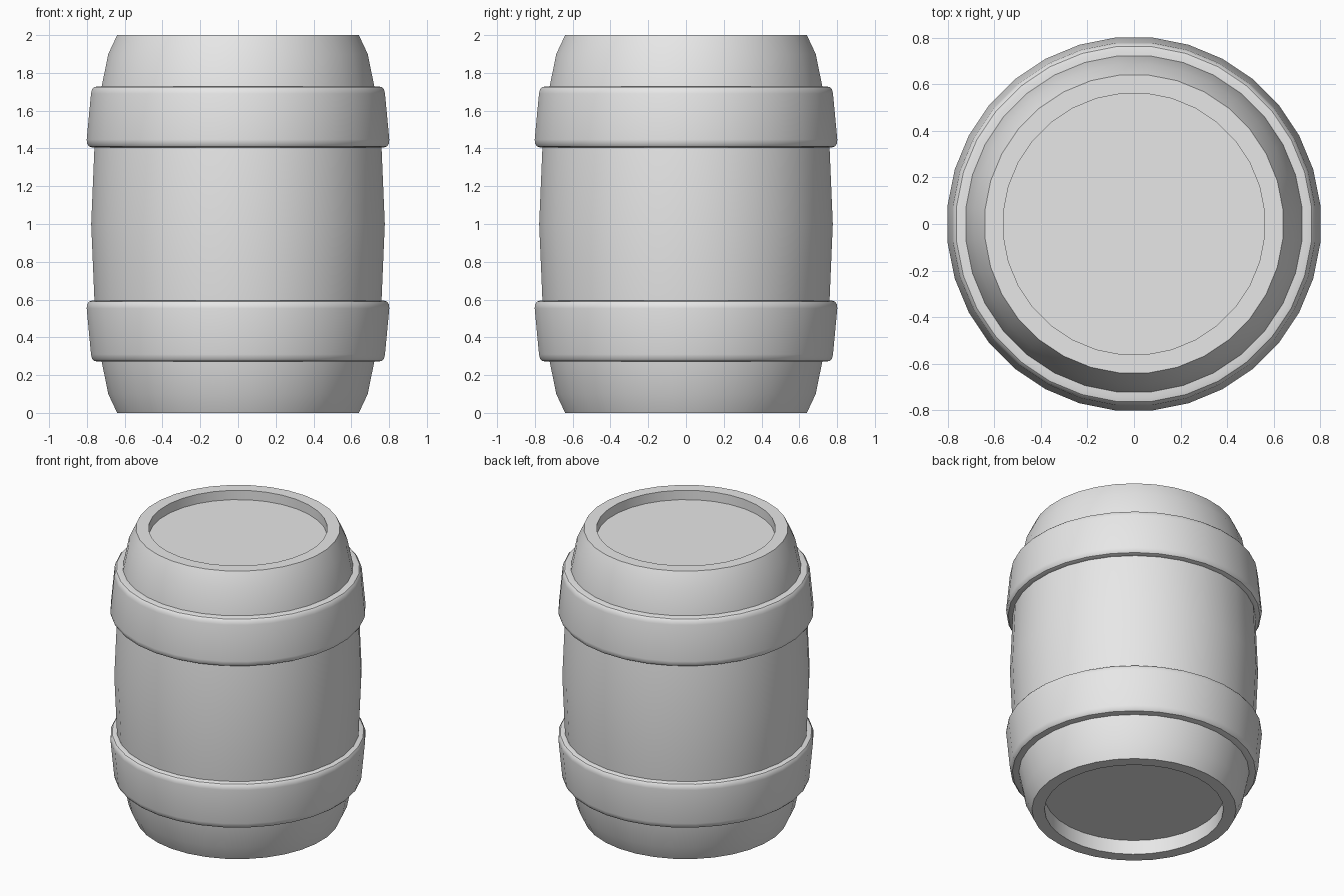
import bpy
import math

SIDES = 32

cube = bpy.data.objects.get("Cube")
if cube:
    bpy.data.objects.remove(cube, do_unlink=True)

grey = bpy.data.materials.new("plain grey")
grey.use_nodes = True
colour = (0.8, 0.8, 0.8, 1)
grey.diffuse_color = colour
grey.node_tree.nodes["Principled BSDF"].inputs["Base Color"].default_value = colour


def lathe(name, profile, closed):
    """Spin (radius, height) points around z; open profiles get end caps."""
    verts, faces = [], []
    for r, z in profile:
        for i in range(SIDES):
            a = math.tau * (i + 0.5) / SIDES
            verts.append((r * math.cos(a), r * math.sin(a), z))
    rings = len(profile)
    for k in range(rings if closed else rings - 1):
        low, high = k * SIDES, (k + 1) % rings * SIDES
        for i in range(SIDES):
            j = (i + 1) % SIDES
            faces.append((low + i, low + j, high + j, high + i))
    if not closed:
        faces.append(tuple(reversed(range(SIDES))))
        faces.append(tuple(range((rings - 1) * SIDES, rings * SIDES)))
    mesh = bpy.data.meshes.new(name)
    mesh.from_pydata(verts, [], faces)
    mesh.materials.append(grey)
    obj = bpy.data.objects.new(name, mesh)
    bpy.context.collection.objects.link(obj)
    bpy.ops.object.select_all(action="DESELECT")
    obj.select_set(True)
    bpy.context.view_layer.objects.active = obj
    bpy.ops.object.shade_smooth_by_angle(angle=math.radians(35))
    return obj


# Bulging barrel body with a recessed head at each end
lower = [(0.563, 0.1), (0.563, 0), (0.643, 0), (0.69, 0.1),
         (0.727, 0.28), (0.764, 0.6)]
upper = [(r, 2 - z) for r, z in reversed(lower)]
upper[-1] = (0.563, 1.935)
lathe("barrel_body", lower + [(0.781, 1)] + upper, False)

# Tapered hoops with rounded outer edges, mirrored about the middle
hoop = [(0.70, 1.405), (0.775, 1.405), (0.793, 1.411), (0.803, 1.425),
        (0.805, 1.447), (0.782, 1.69), (0.777, 1.712), (0.766, 1.724),
        (0.748, 1.728), (0.70, 1.728)]
lathe("upper_hoop", hoop, True)
lathe("lower_hoop", [(r, 2 - z) for r, z in reversed(hoop)], True)
